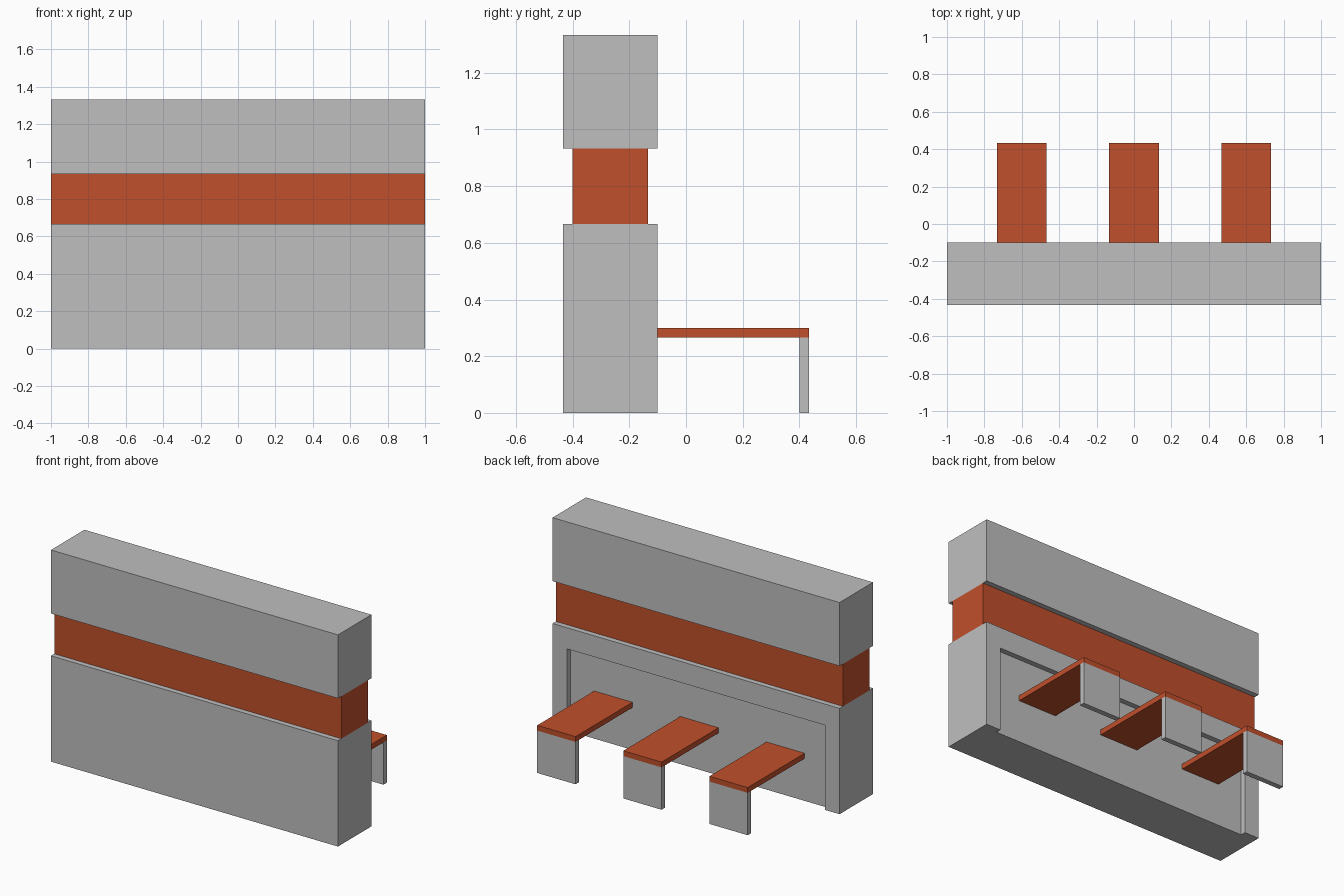
import bpy

if "Cube" in bpy.data.objects:
    bpy.data.objects.remove(bpy.data.objects["Cube"], do_unlink=True)

U = 1 / 30  # building module


def make_material(name, color):
    mat = bpy.data.materials.new(name)
    mat.use_nodes = True
    mat.diffuse_color = color
    bsdf = next(n for n in mat.node_tree.nodes if n.type == 'BSDF_PRINCIPLED')
    bsdf.inputs["Base Color"].default_value = color
    return mat


def box(name, x, y, z, mat=None):
    """Box from (min, max) ranges given in modules."""
    ranges = (x, y, z)
    bpy.ops.mesh.primitive_cube_add(size=1, location=[(a + b) / 2 * U for a, b in ranges])
    obj = bpy.context.object
    obj.name = obj.data.name = name
    obj.scale = [(b - a) * U for a, b in ranges]
    bpy.ops.object.transform_apply(location=False, rotation=False, scale=True)
    if mat:
        obj.data.materials.append(mat)
    return obj


grey = make_material("light grey", (0.52, 0.52, 0.52, 1))
orange = make_material("burnt orange", (0.527, 0.08, 0.024, 1))

# Wall: base, recessed colour band and upper block
WIDTH = (-30, 30)
base = box("wall_base", WIDTH, (-13, -3), (0, 20), grey)
box("wall_band", WIDTH, (-12, -4), (20, 28), orange)
box("wall_top", WIDTH, (-13, -3), (28, 40), grey)

# Shallow niche in the rear of the base, open to the floor
cutter = box("niche_cutter", (-27, 27), (-4, 0), (-2, 16), grey)
cutter.hide_render = True
niche = base.modifiers.new("niche", 'BOOLEAN')
niche.operation = 'DIFFERENCE'
niche.solver = 'EXACT'
niche.object = cutter
bpy.context.view_layer.objects.active = base
bpy.ops.object.modifier_apply(modifier=niche.name)
bpy.data.objects.remove(cutter, do_unlink=True)

# Three tables reaching out from the niche, each on one panel leg
for side, cx in (("right", -18), ("middle", 0), ("left", 18)):
    span = (cx - 4, cx + 4)
    box(f"{side}_table_top", span, (-4, 13), (8, 9), orange)
    box(f"{side}_table_leg", span, (12, 13), (0, 8), grey)
